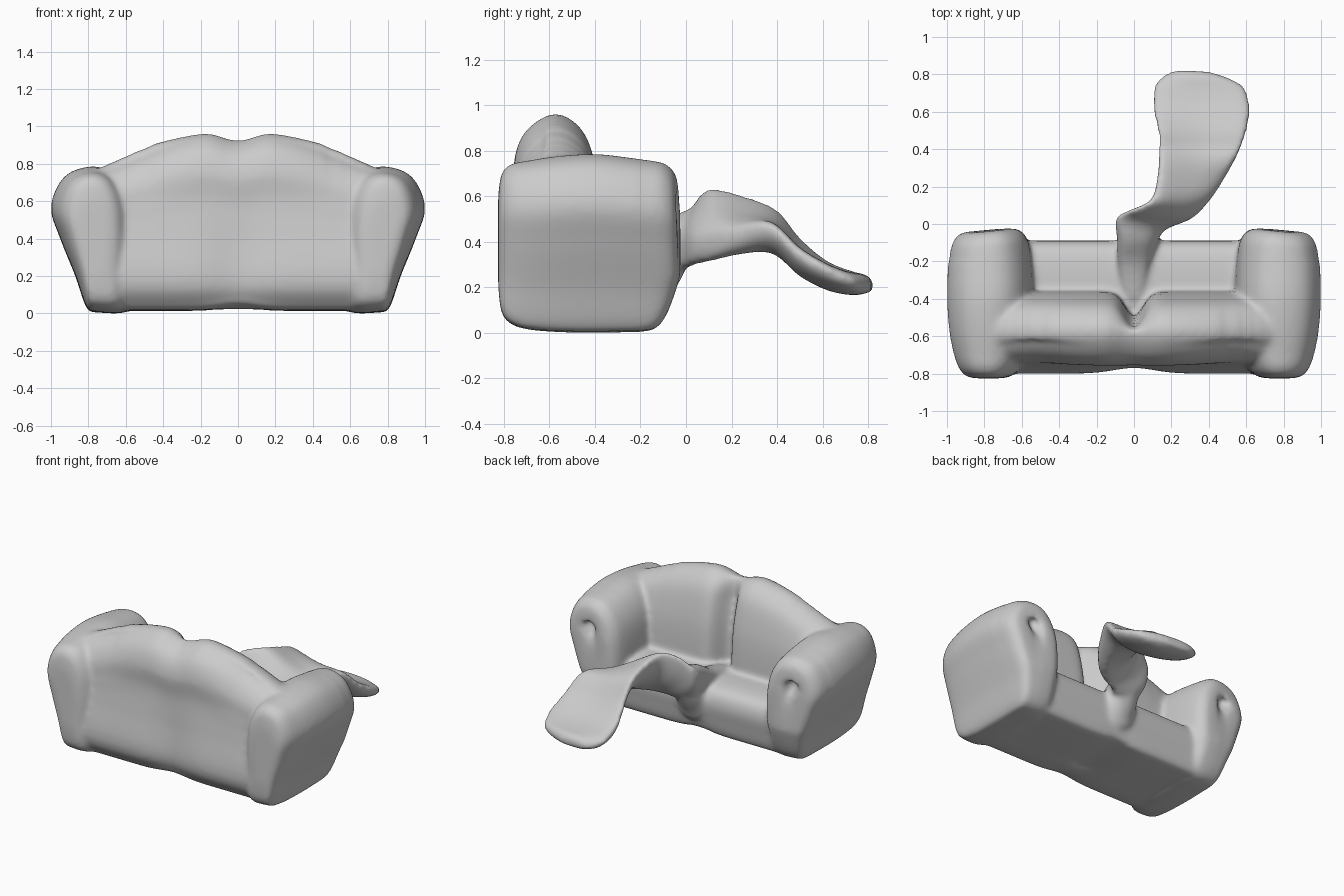
import bpy, bmesh, math
from mathutils import Vector

if "Cube" in bpy.data.objects:
    bpy.data.objects.remove(bpy.data.objects["Cube"])


def spline(points, steps, closed=False):
    """Smooth curve through tuples of any size (Catmull-Rom)."""
    n = len(points)
    get = (lambda i: points[i % n]) if closed else (lambda i: points[max(0, min(n - 1, i))])
    out = []
    for i in range(n if closed else n - 1):
        a, b, c, d = get(i - 1), get(i), get(i + 1), get(i + 2)
        for s in range(steps):
            t = s / steps
            out.append(tuple(0.5 * (2 * q + (r - p) * t + (2 * p - 5 * q + 4 * r - w) * t * t
                             + (3 * q - p - 3 * r + w) * t ** 3) for p, q, r, w in zip(a, b, c, d)))
    if not closed:
        out.append(tuple(points[-1]))
    return out


def loft(name, rings):
    """Closed skin over a list of equally sized rings."""
    bm = bmesh.new()
    vs = [[bm.verts.new(p) for p in ring] for ring in rings]
    n = len(vs[0])
    for a, b in zip(vs, vs[1:]):
        for i in range(n):
            bm.faces.new((a[i], a[(i + 1) % n], b[(i + 1) % n], b[i]))
    for ring in (vs[0], vs[-1]):
        mid = bm.verts.new(sum((v.co for v in ring), Vector()) / n)
        for i in range(n):
            bm.faces.new((ring[i], ring[(i + 1) % n], mid))
    bmesh.ops.recalc_face_normals(bm, faces=bm.faces)
    me = bpy.data.meshes.new(name)
    bm.to_mesh(me)
    bm.free()
    ob = bpy.data.objects.new(name, me)
    bpy.context.collection.objects.link(ob)
    return ob


def bump(x, width):
    return math.exp(-(x / width) ** 2)


parts = []
xs = [-0.76 + 1.52 * i / 76 for i in range(77)]

# Seat block
seat_profile = spline([(-.74, .06), (-.68, .02), (-.45, .015), (-.2, .015), (-.13, .03), (-.10, .15),
                       (-.09, .26), (-.14, .345), (-.3, .37), (-.5, .36), (-.70, .35), (-.75, .2)], 4, True)
parts.append(loft("seat", [[(x, y, z + .02 * bump(x, .12) * (z < .1))
                            for y, z in seat_profile] for x in xs]))

# Backrest: two swollen lobes with a groove between them
crest = spline([(0, .925), (.06, .935), (.18, .962), (.4, .92), (.6, .84), (.76, .77)], 12)
back_profile = spline([(-.68, .03), (-.77, .09), (-.80, .2), (-.77, .42), (-.75, .6), (-.755, .76), (-.70, .89),
                       (-.57, .96), (-.45, .88), (-.39, .7), (-.365, .5), (-.37, .3), (-.45, .05)], 5, True)


def height(x):
    return min(crest, key=lambda p: abs(p[0] - abs(x)))[1]


rings = []
for x in xs:
    h, groove = height(x), bump(x, .065)
    ring = []
    for y, z in back_profile:
        front = max(0, min(1, (y + .57) / .15))
        y2 = y - .13 * groove * front
        if y < -.65:  # centre dip, and crest leaning in toward the arms
            y2 += .03 * bump(x, .15) * bump(z - .2, .3) + .03 * bump(abs(x) - .55, .2) * (z > .6) * (z - .6) / .2
        ring.append((x, y2, z if z < .3 else .3 + (z - .3) * (h - .3) / .66))
    rings.append(ring)
parts.append(loft("backrest", rings))

# Rolled arms, rounded in plan, with a dimple in the front end
arm_profile = spline([(.57, .02), (.55, .2), (.54, .42), (.57, .62), (.66, .75), (.79, .785), (.93, .73),
                      (1.0, .57), (.95, .40), (.87, .20), (.81, .03), (.75, .005)], 5, True)
# stations: y, width scale, height scale, centre z
stations = spline([(-.825, .35, .5, .42), (-.81, .55, .78, .4), (-.765, .72, .90, .36), (-.68, .85, .95, .25),
                   (-.56, .95, .985, .2), (-.40, 1, 1, .2), (-.24, .98, .975, .1), (-.12, .92, .955, .1),
                   (-.065, .84, .92, .2), (-.03, .68, .78, .38), (-.025, .42, .46, .46),
                   (-.035, .24, .2, .56), (-.08, .12, .1, .6)], 4)
for side in (-1, 1):
    rings = []
    for y, sx, sz, cz in stations:
        ring = []
        for x, z in arm_profile:
            xx, zz = .785 + (x - .785) * sx, cz + (z - cz) * sz
            push = 0
            if y > -.2:  # front end leans back at the outside, top and foot
                push = -.10 * max(0, xx - .72) - .08 * max(0, 1 - zz / .25) - .06 * max(0, zz - .5)
            ring.append((side * xx, y + push, zz))
        rings.append(ring)
    parts.append(loft("arm", rings))

# Tongue: left edge xyz, right edge xyz, thickness, dish depth, extra depth below
tongue = spline([(-.06, -.40, .34, .06, -.40, .34, .08, 0, 0),
                 (-.085, -.22, .38, .085, -.22, .36, .12, 0, 0),
                 (-.09, -.09, .43, .125, -.10, .36, .20, 0, .04),
                 (-.095, .03, .50, .17, -.03, .38, .16, 0, .07),
                 (-.02, .075, .59, .31, .03, .40, .12, 0, .10),
                 (.09, .13, .615, .40, .12, .42, .11, .01, .10),
                 (.125, .26, .585, .47, .22, .44, .10, .03, .07),
                 (.13, .40, .525, .555, .37, .465, .10, .05, .045),
                 (.125, .50, .40, .605, .50, .35, .10, .045, .03),
                 (.10, .62, .295, .62, .63, .275, .09, .03, .025),
                 (.11, .74, .24, .59, .73, .23, .09, .015, .01),
                 (.16, .795, .215, .52, .775, .215, .085, 0, 0),
                 (.23, .825, .205, .42, .812, .205, .05, 0, 0)], 5)
rings = []
for lx, ly, lz, rx, ry, rz, thick, dish, deep in tongue:
    left, right = Vector((lx, ly, lz)), Vector((rx, ry, rz))
    ring = []
    for i in range(32):
        a = 2 * math.pi * i / 32
        c, s = math.cos(a), math.sin(a)
        c = math.copysign(abs(c) ** .8, c)
        s = math.copysign(abs(s) ** .8, s)
        p = left.lerp(right, .5 + .5 * c)
        p.z += s * thick / 2 - dish * (1 - c * c) + min(0, s) * deep
        ring.append(p)
    rings.append(ring)
parts.append(loft("tongue", rings))

# Flared root under the tongue, running down the seat front
root = []
for y, w, lo, hi in spline([(-.2, .15, .08, .38), (-.10, .12, .10, .40), (-.065, .10, .16, .42),
                            (-.03, .09, .22, .43), (.01, .06, .30, .42)], 4):
    root.append([(.03 + w * math.cos(i * math.pi / 12), y,
                  (lo + hi) / 2 + (hi - lo) / 2 * math.sin(i * math.pi / 12)) for i in range(24)])
parts.append(loft("tongue_root", root))

# Fuse into one soft continuous skin
bpy.ops.object.select_all(action='DESELECT')
for ob in parts:
    ob.select_set(True)
bpy.context.view_layer.objects.active = parts[0]
bpy.ops.object.join()
sofa = bpy.context.view_layer.objects.active
sofa.name = "sofa_with_tongue"
rm = sofa.modifiers.new("fuse", 'REMESH')
rm.mode = 'VOXEL'
rm.voxel_size = .014
rm.use_smooth_shade = True
sm = sofa.modifiers.new("soften", 'SMOOTH')
sm.factor = .5
sm.iterations = 14
for p in sofa.data.polygons:
    p.use_smooth = True
